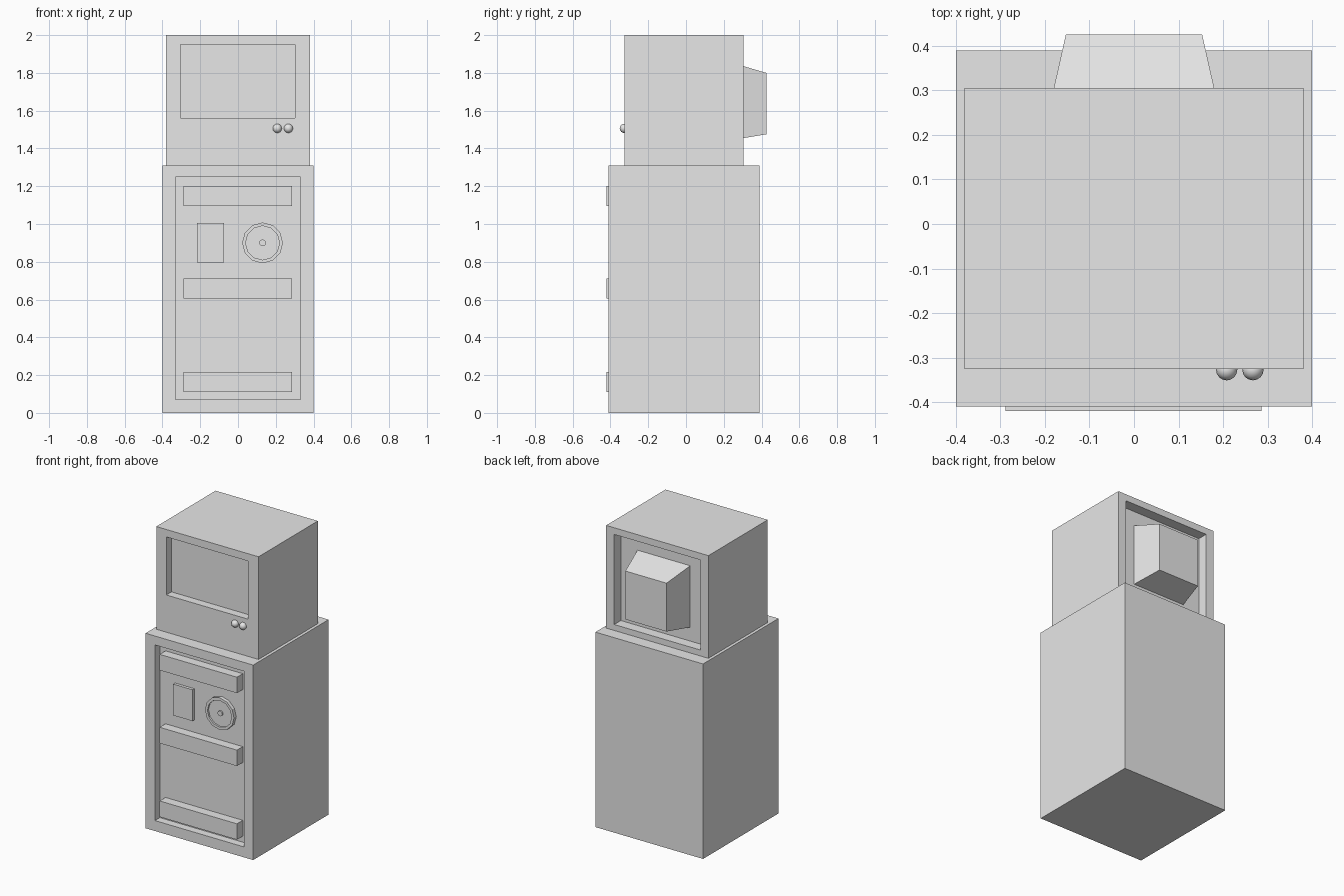
import bpy, bmesh, math

if "Cube" in bpy.data.objects:
    bpy.data.objects.remove(bpy.data.objects["Cube"], do_unlink=True)

grey = bpy.data.materials.new("plain_grey")
grey.use_nodes = True
grey.diffuse_color = (0.8, 0.8, 0.8, 1)
grey.node_tree.nodes["Principled BSDF"].inputs["Base Color"].default_value = (0.8, 0.8, 0.8, 1)


def rect(y, x0, x1, z0, z1):
    """Rectangular cross-section at depth y."""
    return [(x0, y, z0), (x1, y, z0), (x1, y, z1), (x0, y, z1)]


def ring(y, cx, cz, r, n):
    """Regular polygon cross-section at depth y."""
    steps = [2 * math.pi * i / n for i in range(n)]
    return [(cx + r * math.cos(a), y, cz + r * math.sin(a)) for a in steps]


def loft(name, loops):
    """Join successive cross-sections and cap both ends."""
    bm = bmesh.new()
    rows = [[bm.verts.new(p) for p in loop] for loop in loops]
    for a, b in zip(rows, rows[1:]):
        for i in range(len(a)):
            j = (i + 1) % len(a)
            bm.faces.new((a[i], a[j], b[j], b[i]))
    bm.faces.new(rows[0])
    bm.faces.new(rows[-1])
    bmesh.ops.recalc_face_normals(bm, faces=bm.faces)
    mesh = bpy.data.meshes.new(name)
    bm.to_mesh(mesh)
    bm.free()
    mesh.materials.append(grey)
    obj = bpy.data.objects.new(name, mesh)
    bpy.context.collection.objects.link(obj)
    return obj


# Lower cabinet with a recessed front panel
PANEL = -0.358
cabinet = (-0.4, 0.4, 0, 1.31)
opening = (-0.33, 0.33, 0.07, 1.25)
loft("cabinet", [rect(0.39, *cabinet), rect(-0.41, *cabinet),
                 rect(-0.41, *opening), rect(PANEL, *opening)])

# Monitor housing, recessed at the screen and at the back
housing = (-0.38, 0.38, 1.31, 2)
screen = (-0.305, 0.302, 1.56, 1.95)
rear = (-0.32, 0.32, 1.35, 1.955)
loft("monitor_housing", [rect(0.235, *rear), rect(0.305, *rear), rect(0.305, *housing),
                         rect(-0.325, *housing), rect(-0.325, *screen), rect(-0.27, *screen)])

# Tapered tube cover at the back
loft("tube_cover", [rect(0.235, -0.196, 0.196, 1.443, 1.856),
                    rect(0.425, -0.153, 0.153, 1.475, 1.8)])

# Horizontal bars on the front panel
for name, z in (("lower_bar", 0.11), ("middle_bar", 0.605), ("upper_bar", 1.095)):
    bar = (-0.288, 0.286, z, z + 0.107)
    loft(name, [rect(PANEL, *bar), rect(-0.42, *bar)])

# Small plate
plate = (-0.217, -0.073, 0.795, 1.005)
loft("panel_plate", [rect(PANEL, *plate), rect(-0.378, *plate)])

# Round dial with a dished face and a centre hub
DIAL = (0.13, 0.9)
loft("dial", [ring(PANEL, *DIAL, 0.108, 12), ring(-0.382, *DIAL, 0.108, 12),
              ring(-0.382, *DIAL, 0.09, 12), ring(-0.37, *DIAL, 0.09, 12)])
loft("dial_hub", [ring(-0.37, *DIAL, 0.018, 10), ring(-0.378, *DIAL, 0.018, 10)])

# Two round monitor knobs
for name, x in (("inner_knob", 0.208), ("outer_knob", 0.267)):
    bpy.ops.mesh.primitive_uv_sphere_add(segments=16, ring_count=8, radius=0.024,
                                         location=(x, -0.327, 1.506))
    knob = bpy.context.object
    knob.name = name
    knob.data.materials.append(grey)
    bpy.ops.object.shade_smooth()
